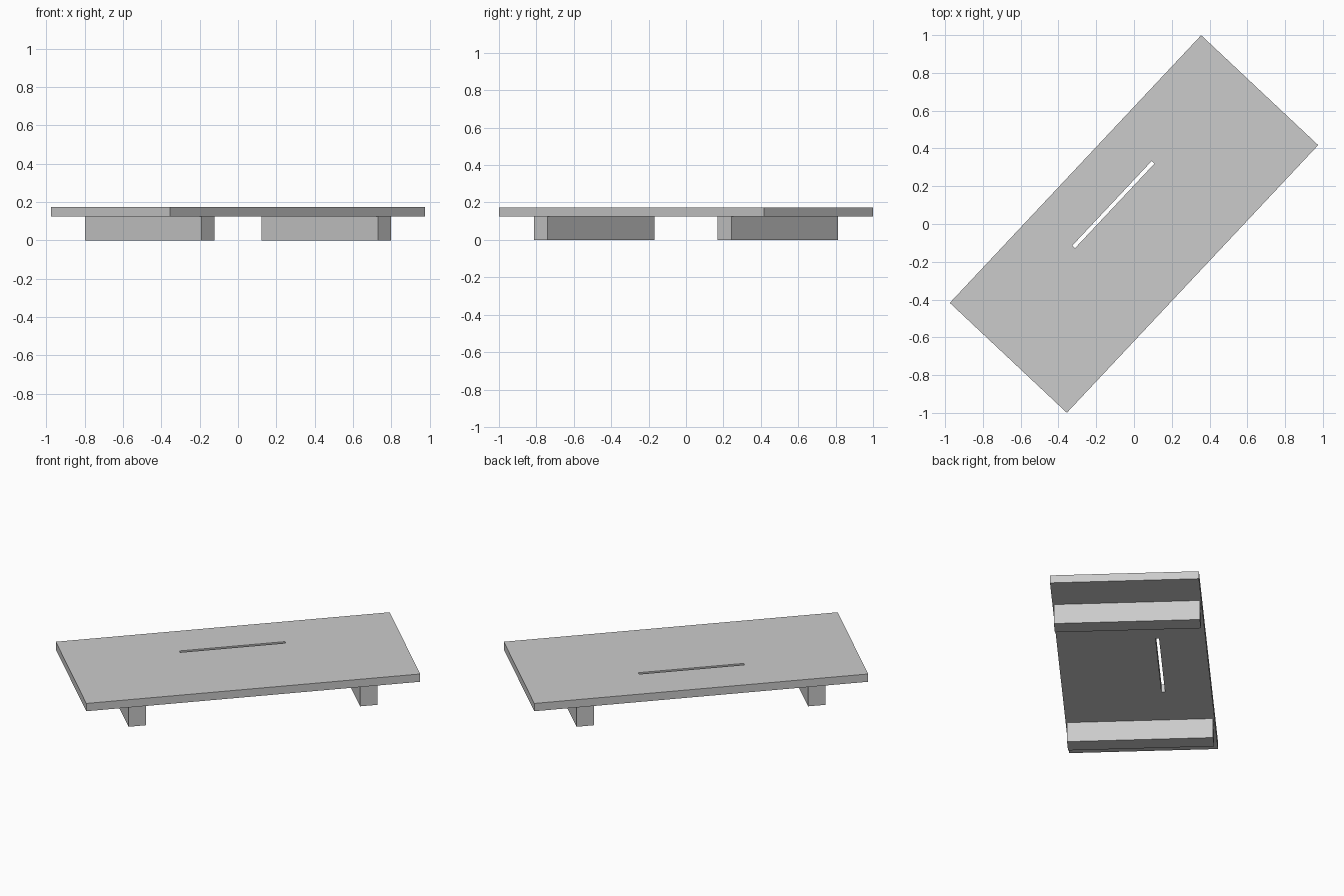
import bpy
import bmesh
from math import radians
from mathutils import Matrix, Vector

cube = bpy.data.objects.get("Cube")
if cube:
    bpy.data.objects.remove(cube, do_unlink=True)

LENGTH, WIDTH = 1.944, 0.85
LEG_TOP, BOARD_TOP = 0.125, 0.174
TURN = Matrix.Rotation(radians(46.8), 4, "Z")

# Single plain grey
grey = bpy.data.materials.new("plain_grey")
grey.use_nodes = True
colour = (0.6, 0.6, 0.6, 1)
grey.diffuse_color = colour
grey.node_tree.nodes["Principled BSDF"].inputs["Base Color"].default_value = colour


def finish(name, bm):
    """Turn the part to its diagonal heading and link it."""
    bmesh.ops.recalc_face_normals(bm, faces=bm.faces)
    bm.transform(TURN)
    mesh = bpy.data.meshes.new(name)
    bm.to_mesh(mesh)
    bm.free()
    mesh.materials.append(grey)
    obj = bpy.data.objects.new(name, mesh)
    bpy.context.collection.objects.link(obj)


def rectangle(bm, length, width, centre_y, z):
    corners = [(-1, -1), (1, -1), (1, 1), (-1, 1)]
    return [bm.verts.new((sx * length / 2, centre_y + sy * width / 2, z))
            for sx, sy in corners]


# Board: a frame of four faces around the narrow slot, extruded upward
bm = bmesh.new()
outer = rectangle(bm, LENGTH, WIDTH, 0, LEG_TOP)
slot = rectangle(bm, 0.614, 0.02, 0.15, LEG_TOP)
for i in range(4):
    j = (i + 1) % 4
    bm.faces.new((outer[i], outer[j], slot[j], slot[i]))
extruded = bmesh.ops.extrude_face_region(bm, geom=bm.faces[:], use_keep_orig=True)
top = [v for v in extruded["geom"] if isinstance(v, bmesh.types.BMVert)]
bmesh.ops.translate(bm, verts=top, vec=Vector((0, 0, BOARD_TOP - LEG_TOP)))
finish("board", bm)

# Crosswise support rails under each end
for name, side in (("left_rail", 1), ("right_rail", -1)):
    bm = bmesh.new()
    bmesh.ops.create_cube(bm, size=1)
    bmesh.ops.scale(bm, verts=bm.verts, vec=(0.1, 0.834, LEG_TOP))
    bmesh.ops.translate(bm, verts=bm.verts, vec=(side * 0.674, 0, LEG_TOP / 2))
    finish(name, bm)
